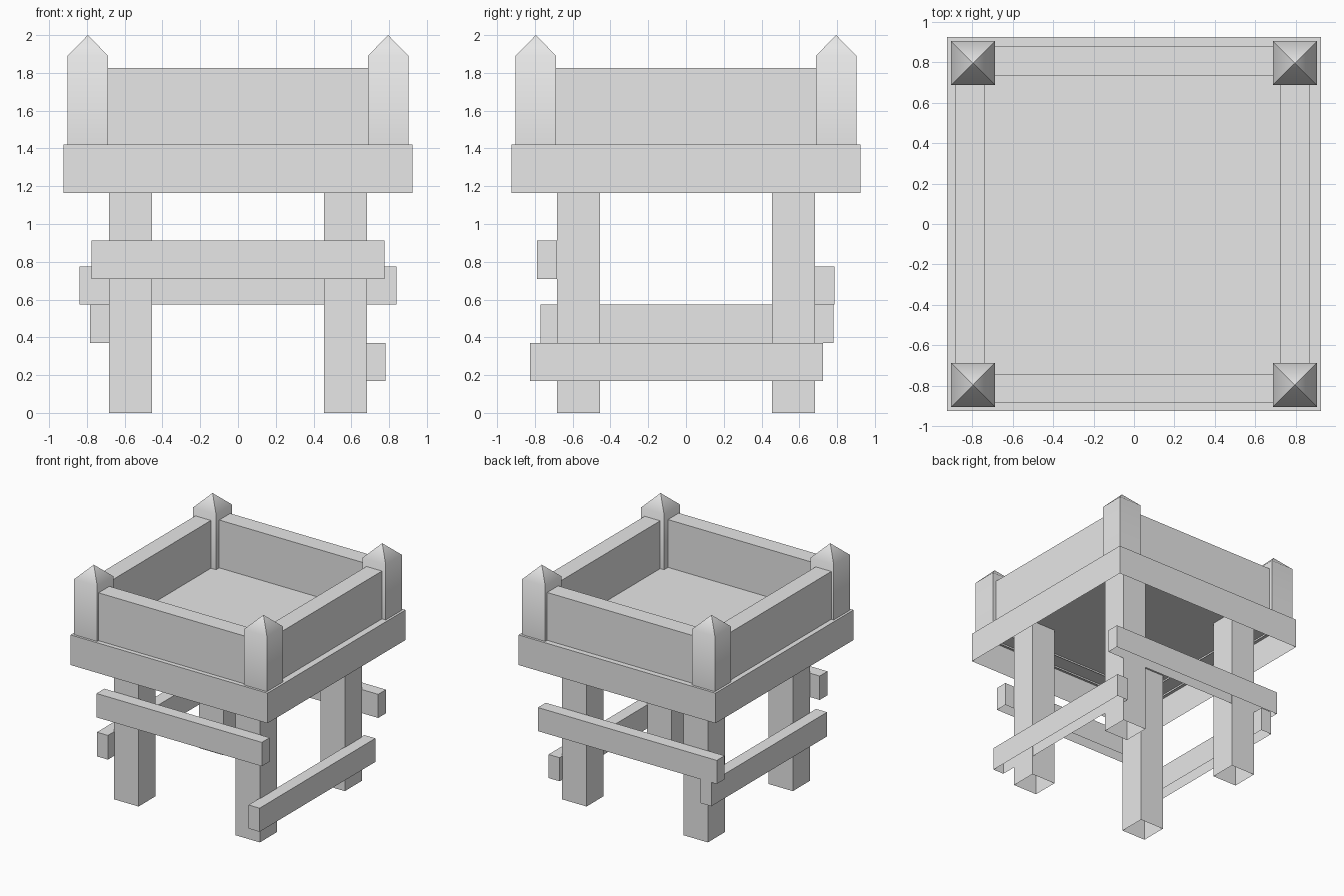
import bpy
import bmesh
from math import radians

default = bpy.data.objects.get("Cube")
if default:
    bpy.data.objects.remove(default, do_unlink=True)

grey = bpy.data.materials.new("light_grey")
grey.use_nodes = True
colour = (0.8, 0.8, 0.8, 1)
grey.diffuse_color = colour
grey.node_tree.nodes["Principled BSDF"].inputs["Base Color"].default_value = colour


def box(name, x, y, z, tip=None):
    """Box with an open underside; an optional tip turns the top into a pyramid."""
    bm = bmesh.new()
    bmesh.ops.create_cube(bm, size=1)
    for v in bm.verts:
        v.co = [r[0] if c < 0 else r[1] for c, r in zip(v.co, (x, y, z))]
    bm.normal_update()
    bottom = [f for f in bm.faces if f.normal.z < -0.9]
    top = [f for f in bm.faces if f.normal.z > 0.9]
    bmesh.ops.delete(bm, geom=bottom, context='FACES')
    if tip:
        apex = bmesh.ops.poke(bm, faces=top)["verts"][0]
        apex.co.z = tip
    mesh = bpy.data.meshes.new(name)
    bm.to_mesh(mesh)
    bm.free()
    mesh.materials.append(grey)
    obj = bpy.data.objects.new(name, mesh)
    bpy.context.collection.objects.link(obj)
    return obj


def span(side, inner, outer):
    return tuple(sorted((side * inner, side * outer)))


FLOOR = 1.42
SUNK = FLOOR - 0.015

# Platform: floor with a deep skirt, hollow below
box("platform", (-0.923, 0.923), (-0.923, 0.923), (1.165, FLOOR))

# Four legs and four pointed corner posts
for sx, xname in ((-1, "right"), (1, "left")):
    for sy, yname in ((-1, "front"), (1, "back")):
        box(f"{yname}_{xname}_leg", span(sx, 0.454, 0.683),
            span(sy, 0.454, 0.683), (0, FLOOR))
        post = box(f"{yname}_{xname}_post", span(sx, 0.687, 0.903),
                   span(sy, 0.687, 0.903), (FLOOR, 1.89), tip=2.0)
        bpy.ops.object.select_all(action='DESELECT')
        post.select_set(True)
        bpy.context.view_layer.objects.active = post
        bpy.ops.object.shade_smooth_by_angle(angle=radians(50))

# Parapet walls between the posts
long = (-0.69, 0.69)
wall_z = (SUNK, 1.825)
box("front_wall", long, (-0.885, -0.74), wall_z)
box("back_wall", long, (0.73, 0.877), wall_z)
box("right_wall", (-0.881, -0.735), long, wall_z)
box("left_wall", (0.723, 0.868), long, wall_z)

# Uneven rails nailed to the outside of the legs
box("front_rail", (-0.775, 0.775), (-0.788, -0.683), (0.71, 0.912))
box("back_rail", (-0.838, 0.838), (0.68, 0.785), (0.575, 0.775))
box("right_rail", (-0.783, -0.68), (-0.77, 0.78), (0.37, 0.575))
box("left_rail", (0.677, 0.78), (-0.825, 0.725), (0.17, 0.37))
